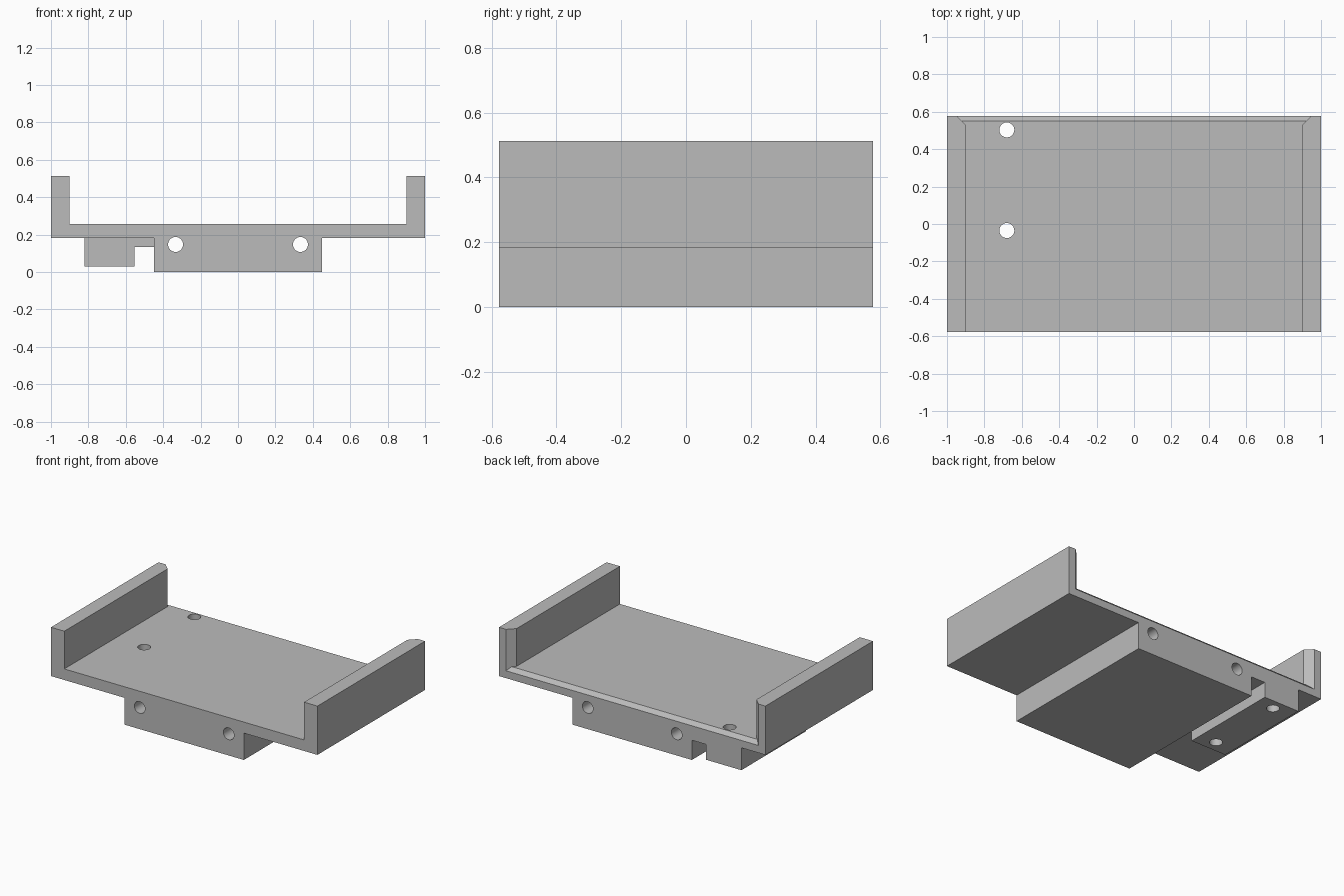
import bpy, bmesh, math
from mathutils import Matrix, Vector

if "Cube" in bpy.data.objects:
    bpy.data.objects.remove(bpy.data.objects["Cube"], do_unlink=True)

HALF_Y = 0.577                      # half depth
BOTTOM, FLOOR, TOP = 0.182, 0.257, 0.513
HOLE_R = 0.04

grey = bpy.data.materials.new("plain grey")
grey.use_nodes = True
colour = (0.5, 0.5, 0.5, 1)
grey.diffuse_color = colour
grey.node_tree.nodes["Principled BSDF"].inputs["Base Color"].default_value = colour


def finish(name, bm):
    bmesh.ops.recalc_face_normals(bm, faces=bm.faces)
    mesh = bpy.data.meshes.new(name)
    bm.to_mesh(mesh)
    bm.free()
    mesh.materials.append(grey)
    obj = bpy.data.objects.new(name, mesh)
    bpy.context.collection.objects.link(obj)
    return obj


def prism(name, outline, axis, start, end):
    """Extrude a 2D outline along one axis from start to end."""
    place = {"x": lambda a, b: (start, a, b),
             "y": lambda a, b: (a, start, b),
             "z": lambda a, b: (a, b, start)}[axis]
    bm = bmesh.new()
    face = bm.faces.new([bm.verts.new(place(a, b)) for a, b in outline])
    out = bmesh.ops.extrude_face_region(bm, geom=[face])
    move = Vector([(end - start) * (axis == k) for k in "xyz"])
    moved = [v for v in out["geom"] if isinstance(v, bmesh.types.BMVert)]
    bmesh.ops.translate(bm, verts=moved, vec=move)
    return finish(name, bm)


def drill(name, centre, turn, depth):
    bm = bmesh.new()
    bmesh.ops.create_cone(bm, cap_ends=True, segments=48, radius1=HOLE_R,
                          radius2=HOLE_R, depth=depth,
                          matrix=Matrix.Translation(centre) @ turn)
    return finish(name, bm)


def combine(target, tool, operation):
    """Apply a boolean and remove the tool."""
    mod = target.modifiers.new(operation.lower(), "BOOLEAN")
    mod.operation, mod.solver, mod.object = operation, "EXACT", tool
    bpy.context.view_layer.objects.active = target
    bpy.ops.object.modifier_apply(modifier=mod.name)
    bpy.data.objects.remove(tool, do_unlink=True)


# Tray with its central rail, still solid between the side walls
half = [(0.448, 0), (0.448, BOTTOM), (1, BOTTOM), (1, TOP)]
outline = half + [(-x, z) for x, z in reversed(half)]
tray = prism("mounting_tray", outline, "y", -HALF_Y, HALF_Y)

# Side bracket hanging below, with a groove beside the rail
bracket = prism("side_bracket",
                [(-0.82, 0.03), (-0.554, 0.03), (-0.554, 0.134),
                 (-0.4, 0.134), (-0.4, 0.22), (-0.82, 0.22)],
                "y", -0.115, HALF_Y)
combine(tray, bracket, "UNION")

# Hollow: floor with a sloped back edge, flared between the walls at the back
hollow = prism("hollow_cutter",
               [(-0.8, FLOOR), (HALF_Y - 0.025, FLOOR), (0.7, FLOOR - 0.148),
                (0.7, 0.8), (-0.8, 0.8)], "x", -1.5, 1.5)
flare = [(0.9, -0.7), (0.9, HALF_Y - 0.047), (0.99, HALF_Y + 0.043)]
plan = prism("plan_cutter", flare + [(-x, y) for x, y in reversed(flare)],
             "z", 0, 0.9)
combine(hollow, plan, "INTERSECT")
combine(tray, hollow, "DIFFERENCE")

# Two long holes through the rail, two upright holes through the bracket
for x in (-0.334, 0.334):
    combine(tray, drill("rail_drill", (x, 0, 0.147),
                        Matrix.Rotation(math.pi / 2, 4, "X"), 2), "DIFFERENCE")
for y in (-0.035, 0.503):
    combine(tray, drill("bracket_drill", (-0.68, y, 0.2),
                        Matrix.Identity(4), 1), "DIFFERENCE")

# Round hole walls, sharp edges elsewhere
bpy.ops.object.select_all(action="DESELECT")
tray.select_set(True)
bpy.context.view_layer.objects.active = tray
bpy.ops.object.shade_smooth_by_angle(angle=math.radians(30))
